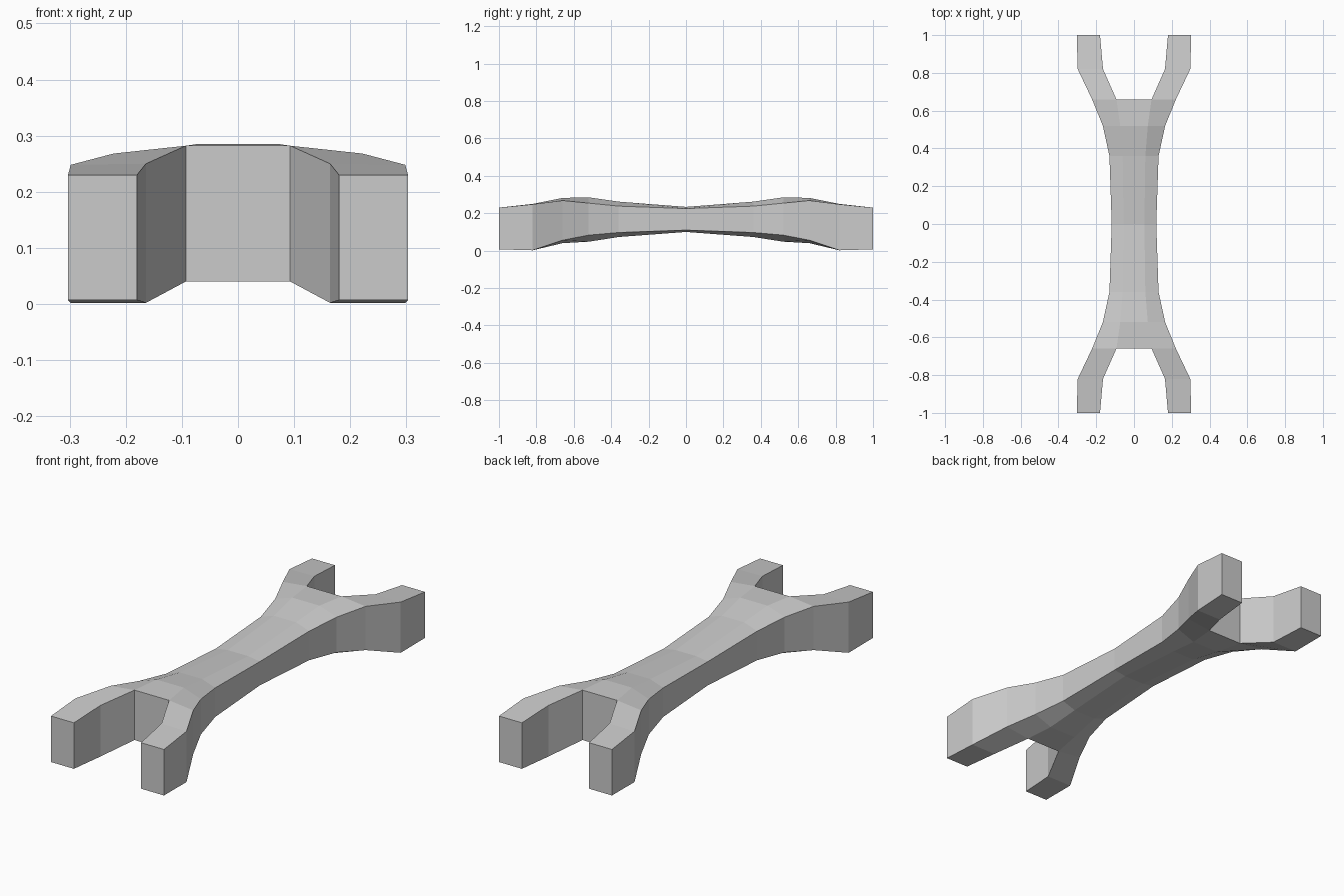
import bpy
import bmesh

cube = bpy.data.objects.get("Cube")
if cube:
    bpy.data.objects.remove(cube, do_unlink=True)

# Single plain grey material
grey = bpy.data.materials.new("plain_grey")
grey.use_nodes = True
colour = (0.6, 0.6, 0.6, 1)
grey.diffuse_color = colour
grey.node_tree.nodes["Principled BSDF"].inputs["Base Color"].default_value = colour

# Sections: y, inner x, outer x, inner top, outer top, inner bottom, outer bottom
sections = [
    (0.00, 0.055, 0.118, 0.234, 0.225, 0.100, 0.110),
    (0.36, 0.060, 0.130, 0.262, 0.238, 0.073, 0.097),
    (0.52, 0.073, 0.165, 0.285, 0.254, 0.048, 0.083),
    (0.66, 0.093, 0.222, 0.282, 0.268, 0.040, 0.056),
    (0.82, 0.164, 0.298, 0.250, 0.248, 0.002, 0.002),
    (1.00, 0.180, 0.303, 0.230, 0.230, 0.007, 0.007),
]
FORK = 3  # section where the shaft splits into two prongs

bm = bmesh.new()
rings = []
for y, xi, xo, ti, to, bi, bo in sections:
    points = [(0, y, bi), (xi, y, bi), (xo, y, bo), (xo, y, to), (xi, y, ti), (0, y, ti)]
    rings.append(points)

# Shaft uses the whole half ring, prongs only its four outer corners
verts = []
for i, ring in enumerate(rings):
    used = range(6) if i <= FORK else range(1, 5)
    verts.append({k: bm.verts.new(ring[k]) for k in used})

for i, (a, b) in enumerate(zip(verts, verts[1:])):
    edges = [(k, k + 1) for k in range(5)] if i < FORK else [(1, 2), (2, 3), (3, 4), (4, 1)]
    for j, k in edges:
        bm.faces.new((a[j], a[k], b[k], b[j]))

# Notch wall between the prongs and flat prong end
fork = verts[FORK]
bm.faces.new([fork[k] for k in (0, 1, 4, 5)])
bm.faces.new([verts[-1][k] for k in (1, 2, 3, 4)])

# Mirror the quarter across both axes
for axis in range(2):
    source = bm.verts[:] + bm.edges[:] + bm.faces[:]
    copy = bmesh.ops.duplicate(bm, geom=source)["geom"]
    for v in copy:
        if isinstance(v, bmesh.types.BMVert):
            v.co[axis] *= -1
    bmesh.ops.remove_doubles(bm, verts=bm.verts[:], dist=0.0005)
bmesh.ops.recalc_face_normals(bm, faces=bm.faces[:])

mesh = bpy.data.meshes.new("forked_bar")
bm.to_mesh(mesh)
bm.free()
mesh.materials.append(grey)
bar = bpy.data.objects.new("forked_bar", mesh)
bpy.context.collection.objects.link(bar)
